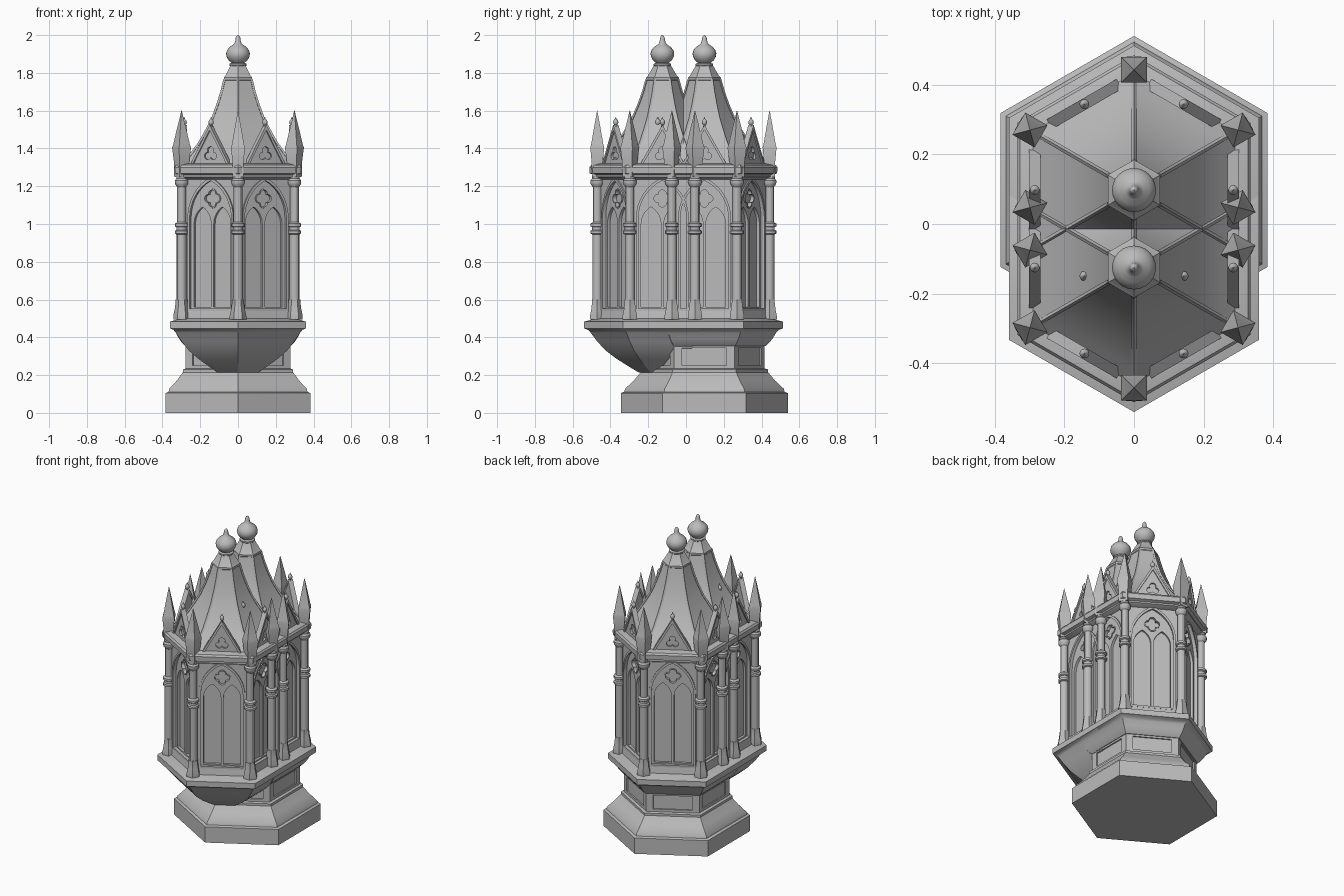
import bpy
from math import pi, cos, sin, sqrt, radians, atan2, asin
from mathutils import Matrix

if "Cube" in bpy.data.objects:
    bpy.data.objects.remove(bpy.data.objects["Cube"])

stone = bpy.data.materials.new("grey_stone")
stone.use_nodes = True
stone.diffuse_color = (0.5, 0.5, 0.5, 1)
stone.node_tree.nodes["Principled BSDF"].inputs["Base Color"].default_value = (0.5, 0.5, 0.5, 1)

# Local plate axes: x across the wall, y up, z outward
WALL = Matrix(((0, 0, 1, 0), (1, 0, 0, 0), (0, 1, 0, 0), (0, 0, 0, 1)))


def finish(mesh, angle=30):
    mesh.materials.clear()
    mesh.materials.append(stone)
    mesh.shade_smooth()
    mesh.set_sharp_from_angle(angle=radians(angle))
    return mesh


def place(name, mesh, matrix):
    ob = bpy.data.objects.new(name, mesh)
    ob.matrix_world = matrix
    bpy.context.scene.collection.objects.link(ob)


def stack(name, profile, n=6, turn=30):
    """Prism or lathe solid from (radius, height) pairs."""
    verts, faces = [], []
    for r, z in profile:
        for k in range(n):
            a = radians(turn) + 2 * pi * k / n
            verts.append((r * cos(a), r * sin(a), z))
    for i in range(len(profile) - 1):
        for k in range(n):
            j = (k + 1) % n
            faces.append((i * n + k, i * n + j, i * n + n + j, i * n + n + k))
    faces.append(tuple(reversed(range(n))))
    faces.append(tuple(range(len(verts) - n, len(verts))))
    mesh = bpy.data.meshes.new(name)
    mesh.from_pydata(verts, [], faces)
    return finish(mesh)


def curve_mesh(name, loops, extrude=0, bevel=0):
    """Filled plate with holes, or a bar along an open path."""
    cu = bpy.data.curves.new(name, 'CURVE')
    cu.dimensions = '3D' if bevel else '2D'
    cu.fill_mode = 'FULL' if bevel else 'BOTH'
    cu.extrude, cu.bevel_depth, cu.bevel_resolution = extrude, bevel, 0
    for pts in loops:
        sp = cu.splines.new('POLY')
        sp.points.add(len(pts) - 1)
        for p, q in zip(sp.points, pts):
            p.co = (*q, 0, 1) if len(q) == 2 else (*q, 1)
        sp.use_cyclic_u = not bevel
    ob = bpy.data.objects.new(name, cu)
    bpy.context.scene.collection.objects.link(ob)
    bpy.context.view_layer.update()
    dg = bpy.context.evaluated_depsgraph_get()
    mesh = bpy.data.meshes.new_from_object(ob.evaluated_get(dg))
    bpy.data.objects.remove(ob)
    return finish(mesh)


def rect(w, z0, z1):
    return [(-w, z0), (w, z0), (w, z1), (-w, z1)]


def arch(w, z0, spring, apex, cx=0, steps=8):
    """Pointed arch outline."""
    h = apex - spring
    c = (h * h - w * w) / (2 * w)
    end = atan2(h, c)
    side = [((w + c) * cos(end * i / steps) - c, spring + (w + c) * sin(end * i / steps))
            for i in range(steps + 1)]
    right = [(w, z0)] + side
    left = [(-x, z) for x, z in reversed(right[:-1])]
    return [(cx + x, z) for x, z in right + left]


def foil(n, d, a, cz, steps=10):
    """Outline of n joined round lobes, one pointing up."""
    pts = []
    for k in range(n):
        for i in range(steps):
            t = (i / steps - 0.5) * 2 * pi / n
            r = d * cos(t) + sqrt(a * a - (d * sin(t)) ** 2)
            ang = pi / 2 + 2 * pi * k / n + t
            pts.append((r * cos(ang), cz + r * sin(ang)))
    return pts


def triangle(w, z0, z1):
    return [(-w, z0), (w, z0), (0, z1)]


# Wall parts
wall_frame = curve_mesh("wall_frame", [rect(.163, .5, 1.25), arch(.13, .55, 1.03, 1.235)], .0125)
arch_mould = curve_mesh("arch_mould", [arch(.14, .54, 1.03, 1.247), arch(.127, .553, 1.03, 1.23)], .006)
tracery = curve_mesh("tracery", [rect(.15, .52, 1.245),
                                 arch(.052, .56, 1.0, 1.09, -.06),
                                 arch(.052, .56, 1.0, 1.09, .06),
                                 foil(4, .024, .021, 1.135)], .008)
foil_ring = curve_mesh("foil_ring", [foil(4, .026, .026, 1.135), foil(4, .024, .021, 1.135)], .004)

# Gable parts
gable_frame = curve_mesh("gable_frame", [triangle(.127, 1.3, 1.525), triangle(.104, 1.315, 1.498)], .016)
gable_face = curve_mesh("gable_face", [triangle(.12, 1.3, 1.51), foil(3, .02, .0195, 1.37)], .006)
gable_back = curve_mesh("gable_back", [triangle(.12, 1.3, 1.51)], .004)
gable_finial = stack("gable_finial", [(.007, 1.5), (.006, 1.523), (.012, 1.53), (.014, 1.54),
                                      (.011, 1.549), (.005, 1.555), (.001, 1.567)], 12)

# Corner parts
column_base = stack("column_base", [(.044, .495), (.044, .515), (.036, .55), (.031, .59), (.031, .6)])
shaft = [(.026, .59), (.026, .945)]
for z in (.957, .995):
    shaft += [(.027, z - .012), (.036, z - .007), (.036, z + .007), (.027, z + .012)]
shaft += [(.023, 1.01), (.023, 1.195), (.034, 1.21), (.036, 1.22), (.036, 1.23), (.028, 1.24), (.028, 1.26)]
column_shaft = stack("column_shaft", shaft, 12)
pinnacle = stack("pinnacle", [(.04, 1.25), (.042, 1.33), (.052, 1.405), (.046, 1.42),
                              (.024, 1.51), (.001, 1.6)], 4, 45)

# Tower body, roof and finial
roof_line = [(.345, 1.31), (.29, 1.365), (.235, 1.43), (.19, 1.5), (.155, 1.56),
             (.125, 1.63), (.1, 1.7), (.082, 1.765)]
roof = stack("roof", roof_line)
rib = curve_mesh("roof_rib", [[(r, 0, z) for r, z in roof_line]], bevel=.008)
roof_cap = stack("roof_cap", [(.08, 1.755), (.087, 1.763), (.087, 1.775), (.078, 1.783), (.046, 1.838)])
finial = stack("finial", [(.036, 1.83), (.046, 1.84), (.046, 1.848), (.034, 1.853), (.05, 1.867),
                          (.06, 1.885), (.063, 1.903), (.057, 1.922), (.043, 1.938), (.027, 1.949),
                          (.018, 1.958), (.014, 1.972), (.012, 1.987), (.007, 1.996), (.001, 2.0)], 24)
cornice = stack("cornice", [(.335, 1.235), (.365, 1.25), (.365, 1.26), (.385, 1.268),
                            (.387, 1.3), (.378, 1.312), (.345, 1.32)])
core = stack("window_backing", [(.294, .48), (.294, 1.26)])
ledge_top = [(.395, .44), (.415, .447), (.415, .483), (.37, .495), (.345, .5), (.335, .55), (.3, .552)]
corbel = stack("corbel", [(.127, .215), (.185, .25), (.245, .288), (.3, .33), (.345, .378),
                          (.38, .425)] + ledge_top)
flare = stack("flare", [(.325, .355), (.34, .368), (.362, .395), (.38, .425)] + ledge_top)


def tower(name, cy, hidden_corner, hidden_walls, hidden_gables, bowl):
    centre = Matrix.Translation((0, cy, 0))
    for part, mesh in (("bowl", bowl), ("window_backing", core), ("cornice", cornice),
                       ("roof", roof), ("roof_cap", roof_cap), ("finial", finial)):
        place(f"{name}_{part}", mesh, centre)
    for k in range(6):
        # Walls and gables
        turn = centre @ Matrix.Rotation(radians(60 * k), 4, 'Z')
        walls = ((wall_frame, .2725), (arch_mould, .287), (tracery, .263), (foil_ring, .272))
        gables = ((gable_frame, .285), (gable_face, .286), (gable_back, .275))
        parts = (() if k in hidden_walls else walls) + (() if k in hidden_gables else gables)
        for mesh, out in parts:
            place(f"{name}_{mesh.name}_{k}", mesh, turn @ Matrix.Translation((out, 0, 0)) @ WALL)
        if k not in hidden_gables:
            place(f"{name}_gable_finial_{k}", gable_finial, turn @ Matrix.Translation((.285, 0, 0)))
        # Corners
        turn = centre @ Matrix.Rotation(radians(60 * k + 30), 4, 'Z')
        place(f"{name}_roof_rib_{k}", rib, turn)
        if k != hidden_corner:
            for mesh in (column_base, column_shaft, pinnacle):
                place(f"{name}_{mesh.name}_{k}", mesh, turn @ Matrix.Translation((.345, 0, 0)))


tower("front_tower", -.125, 1, (1, 2), (1, 2), corbel)
tower("back_tower", .0975, 4, (4, 5), (), flare)

# Pedestal with panelled neck under the back tower
pedestal = stack("pedestal", [(.4425, 0), (.4425, .105), (.425, .111), (.42, .128), (.375, .17),
                              (.337, .215), (.337, .23), (.31, .238), (.31, .36)])
neck_panel = curve_mesh("neck_panel_frame", [rect(.159, .232, .36), rect(.118, .252, .343)], .005)
centre = Matrix.Translation((0, .0975, 0))
place("pedestal", pedestal, centre)
for k in range(6):
    place(f"neck_panel_frame_{k}", neck_panel,
          centre @ Matrix.Rotation(radians(60 * k), 4, 'Z') @ Matrix.Translation((.272, 0, 0)) @ WALL)
